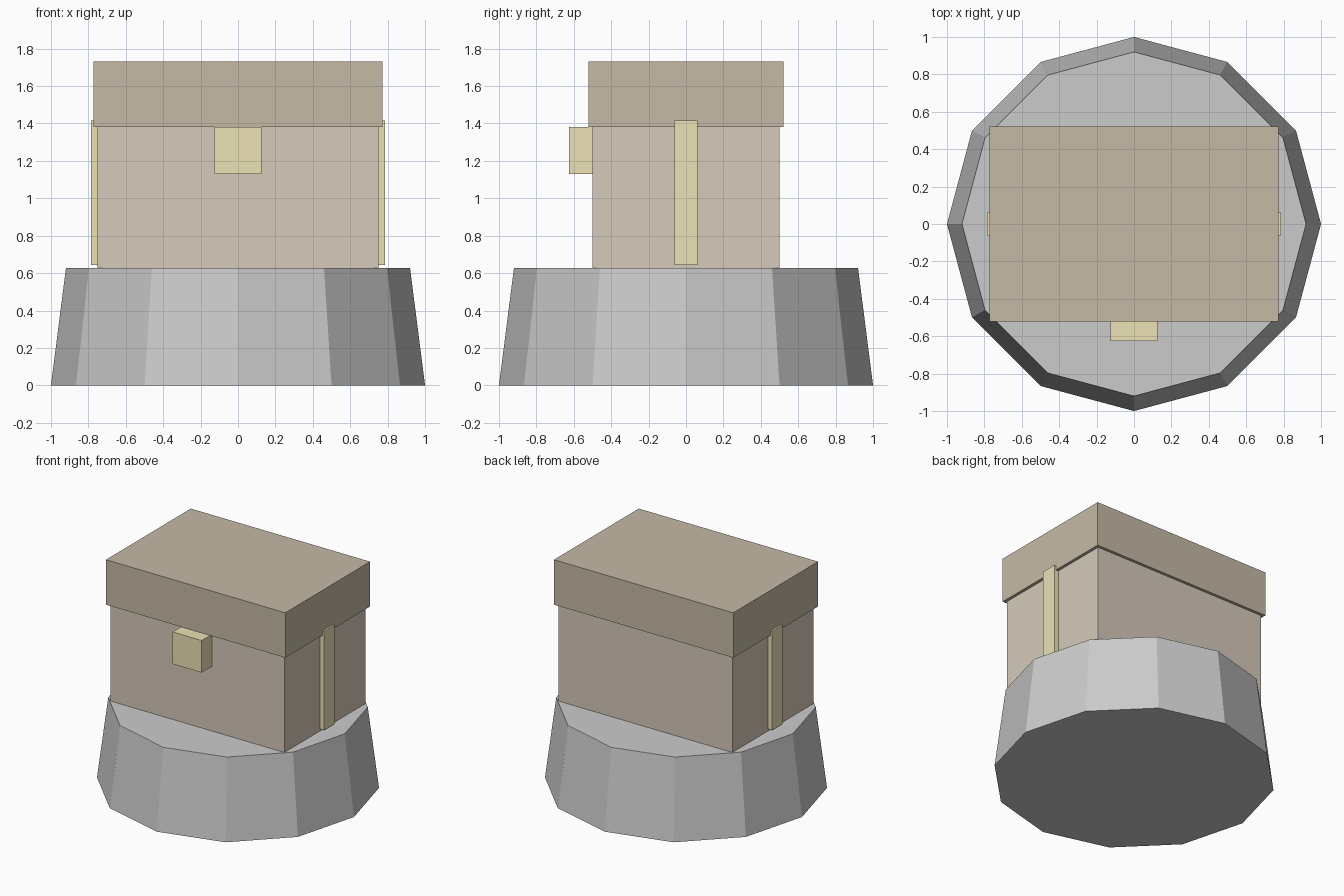
import bpy

if "Cube" in bpy.data.objects:
    bpy.data.objects.remove(bpy.data.objects["Cube"])


def material(name, rgb):
    mat = bpy.data.materials.new(name)
    mat.diffuse_color = (*rgb, 1)
    mat.use_nodes = True
    mat.node_tree.nodes["Principled BSDF"].inputs["Base Color"].default_value = mat.diffuse_color
    return mat


def box(name, lo, hi, mat):
    centre = [(a + b) / 2 for a, b in zip(lo, hi)]
    bpy.ops.mesh.primitive_cube_add(size=1, location=centre)
    ob = bpy.context.object
    ob.name = name
    ob.scale = [b - a for a, b in zip(lo, hi)]
    bpy.ops.object.transform_apply(location=False, rotation=False, scale=True)
    ob.data.materials.append(mat)
    return ob


wood = material("wood", (0.67, 0.59, 0.50))
dark_wood = material("dark_wood", (0.56, 0.49, 0.38))
brass = material("brass", (0.84, 0.76, 0.46))

# Twelve-sided tapered stone pedestal
H = 0.627
bpy.ops.mesh.primitive_cone_add(vertices=12, radius1=1, radius2=0.92,
                                depth=H, location=(0, 0, H / 2))
bpy.context.object.name = "pedestal"

# Chest body and overhanging lid
box("chest_body", (-0.75, -0.5, H), (0.75, 0.5, 1.38), wood)
box("chest_lid", (-0.773, -0.522, 1.38), (0.773, 0.522, 1.73), dark_wood)

# Front latch
box("latch", (-0.125, -0.625, 1.13), (0.125, -0.5, 1.38), brass)

# Side straps
for side, name in ((-1, "left_strap"), (1, "right_strap")):
    x = side * 0.75
    box(name, (x - 0.037, -0.0625, 0.643), (x + 0.037, 0.0625, 1.415), brass)
